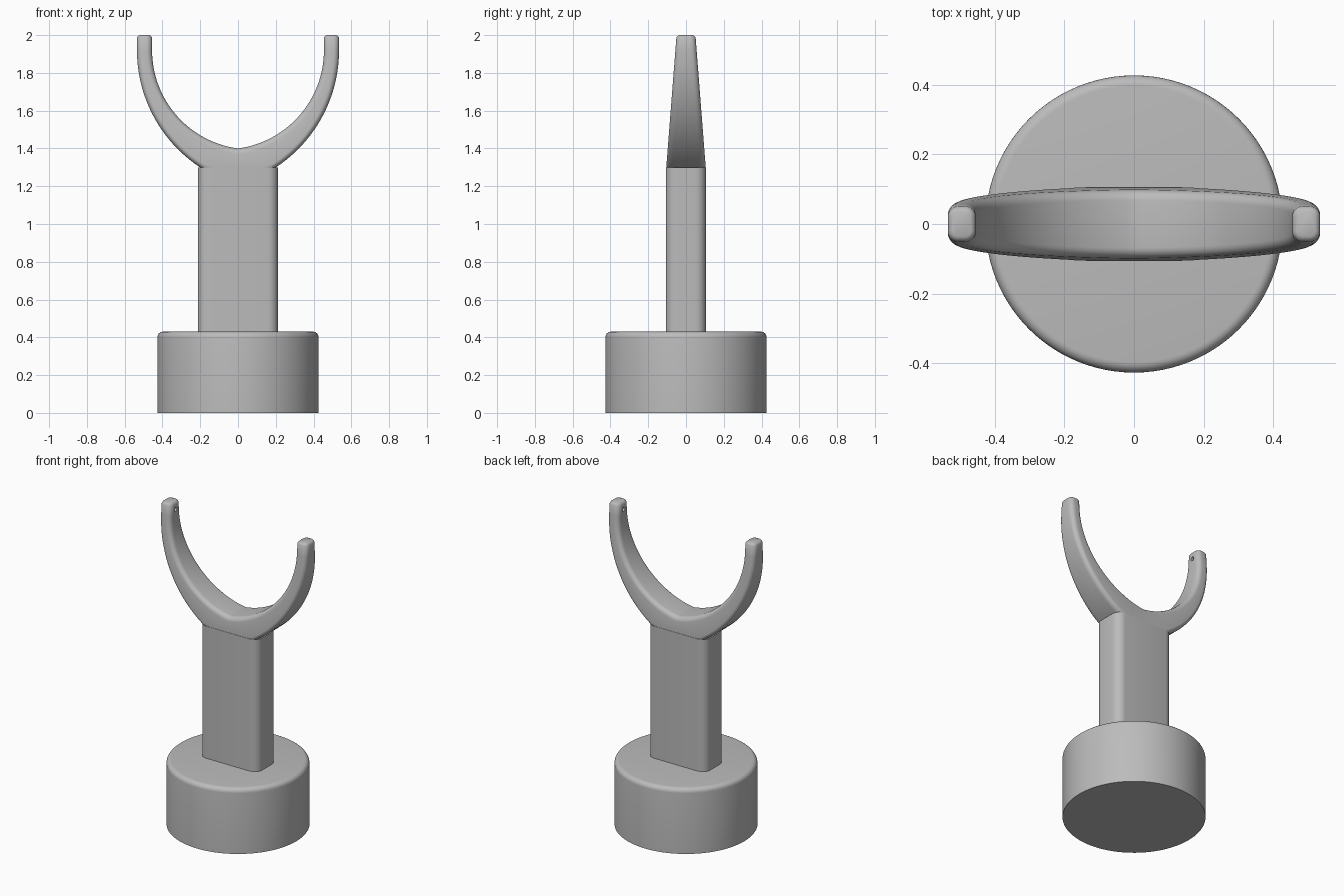
import bpy, bmesh
from math import sin, cos, pi, radians, sqrt

if "Cube" in bpy.data.objects:
    bpy.data.objects.remove(bpy.data.objects["Cube"])

grey = bpy.data.materials.new("plain grey")
grey.diffuse_color = (0.5, 0.5, 0.5, 1)
grey.use_nodes = True
grey.node_tree.nodes["Principled BSDF"].inputs["Base Color"].default_value = grey.diffuse_color


def make(name, bm):
    bmesh.ops.recalc_face_normals(bm, faces=bm.faces)
    mesh = bpy.data.meshes.new(name)
    bm.to_mesh(mesh)
    bm.free()
    ob = bpy.data.objects.new(name, mesh)
    bpy.context.collection.objects.link(ob)
    mesh.materials.append(grey)
    return ob


def select(ob):
    bpy.ops.object.select_all(action='DESELECT')
    ob.select_set(True)
    bpy.context.view_layer.objects.active = ob


def smooth(ob):
    select(ob)
    bpy.ops.object.shade_smooth_by_angle(angle=radians(35))


def loft(rings):
    """Skin a list of closed rings and cap both ends."""
    bm = bmesh.new()
    rows = [[bm.verts.new(p) for p in ring] for ring in rings]
    n = len(rows[0])
    for a, b in zip(rows, rows[1:]):
        for i in range(n):
            j = (i + 1) % n
            bm.faces.new((a[i], a[j], b[j], b[i]))
    bm.faces.new(rows[0][::-1])
    bm.faces.new(rows[-1])
    return bm


def rounded_rect(hx, hy, r, steps=6):
    pts = []
    for k, (sx, sy) in enumerate(((1, 1), (-1, 1), (-1, -1), (1, -1))):
        for i in range(steps + 1):
            a = (k + i / steps) * pi / 2
            pts.append((sx * (hx - r) + r * cos(a), sy * (hy - r) + r * sin(a)))
    return pts


# Round base with a softened top rim
R, H, B = 0.427, 0.43, 0.03
profile = [(R, 0)] + [(R - B + B * cos(i * pi / 12), H - B + B * sin(i * pi / 12)) for i in range(7)]
base = make("base", loft([[(r * cos(k * pi / 48), r * sin(k * pi / 48), z) for k in range(96)]
                          for r, z in profile]))
smooth(base)

# Upright post with rounded vertical edges
outline = rounded_rect(0.213, 0.106, 0.055)
post = make("post", loft([[(x, y, z) for x, y in outline] for z in (0.42, 1.3)]))
smooth(post)

# Fork: inner and outer edge curves, paired from the right tip to the middle
ZC = 1.92


def inner(a):
    return (-0.07 + 0.525 * cos(a), ZC - 0.525 * sin(a))


def outer(a):
    return (-0.207 + 0.742 * cos(a), ZC - 0.742 * sin(a))


def half_depth(z):
    return 0.106 - (z - 1.28) * 0.056 / 0.72


def section(p, q, shrink=0.0):
    """Rounded section between inner point p and outer point q."""
    length = sqrt((q[0] - p[0]) ** 2 + (q[1] - p[1]) ** 2)
    r = 0.03
    ring = []
    mid = half_depth((p[1] + q[1]) / 2)
    for u, y in rounded_rect(length / 2 - shrink, mid - shrink, r - shrink):
        t = 0.5 + u / length
        z = p[1] + (q[1] - p[1]) * t
        ring.append((p[0] + (q[0] - p[0]) * t, y * half_depth(z) / mid, z))
    return ring


half = [section((0.455, z), (0.535, z), s) for z, s in
        ((2.0, 0.014), (1.996, 0.006), (1.986, 0.0))]
N, M = 24, 8
for i in range(N + 1):
    half.append(section(inner(radians(62) * i / N), outer(radians(59) * i / N)))
ex, ez = outer(radians(59))
for i in range(1, M + 1):
    half.append(section(inner(radians(62 + 20.33 * i / M)), (ex * (1 - i / M), ez - 0.012 * min(1, i / 2))))
half[-1] = [(0.0, y, z) for x, y, z in half[-1]]
mirrored = [[(-x, y, z) for x, y, z in ring] for ring in reversed(half[:-1])]
fork = make("fork", loft(half + mirrored))

# Small blind pin holes on the inner side of both tips
for s in (-1, 1):
    ring = [(0.013 * cos(k * pi / 8), 0.013 * sin(k * pi / 8)) for k in range(16)]
    cutter = make("pin_hole_cutter", loft([[(s * x, y, 1.95 + z) for y, z in ring] for x in (0.4, 0.495)]))
    cutter.hide_render = True
    select(fork)
    mod = fork.modifiers.new("pin hole", 'BOOLEAN')
    mod.operation = 'DIFFERENCE'
    mod.solver = 'EXACT'
    mod.object = cutter
    bpy.ops.object.modifier_apply(modifier=mod.name)
    bpy.data.objects.remove(cutter)
smooth(fork)
